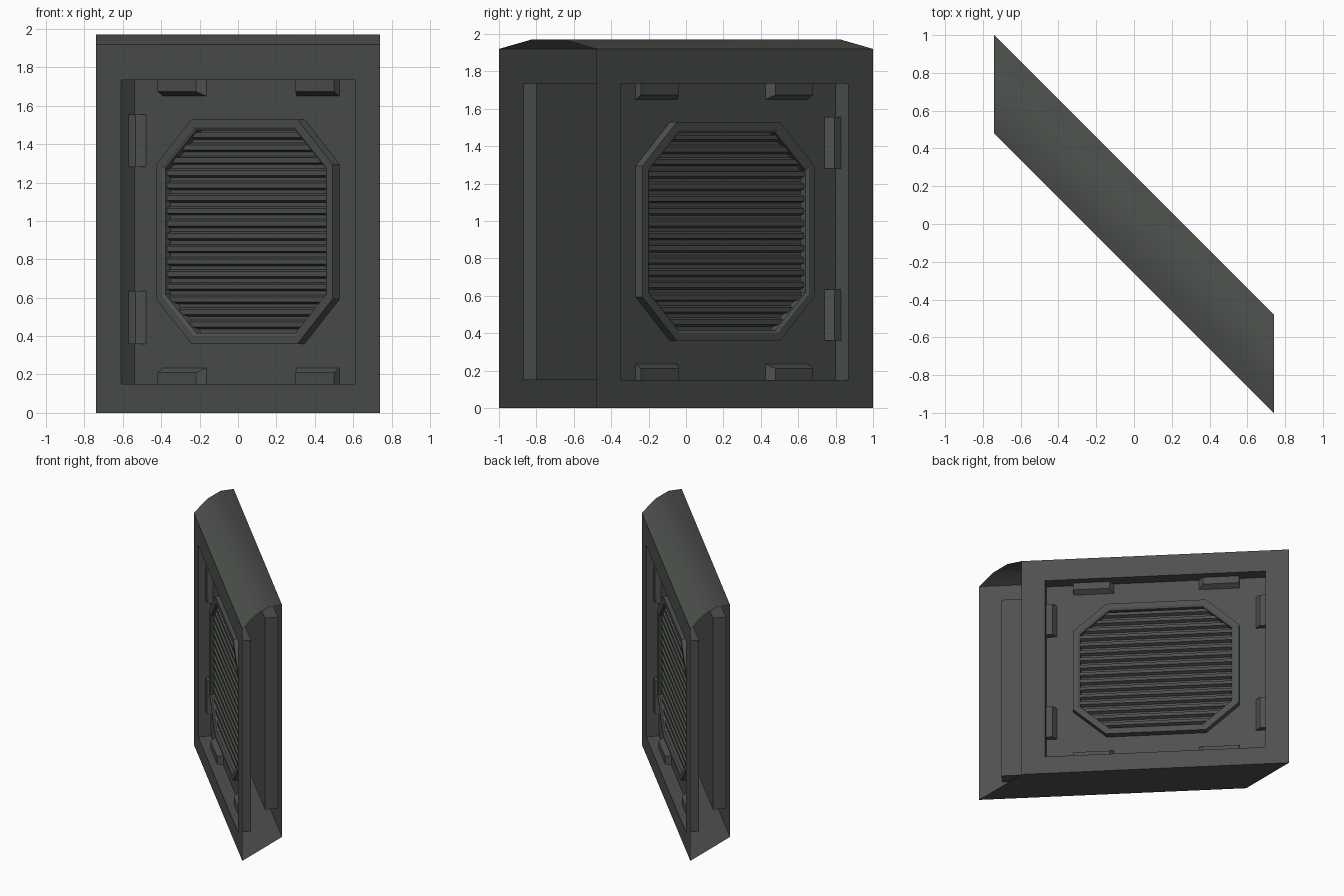
import bpy, bmesh, math

if "Cube" in bpy.data.objects:
    bpy.data.objects.remove(bpy.data.objects["Cube"])

mat = bpy.data.materials.new("dark_grey_green")
mat.diffuse_color = (0.075, 0.083, 0.073, 1)
mat.use_nodes = True
mat.node_tree.nodes["Principled BSDF"].inputs["Base Color"].default_value = mat.diffuse_color

MID = 0.944          # height of panel centre
FLOOR = -0.07        # recess floor, measured along the face normal


def place(p, back):
    """Panel coordinates (across, height, outward) to the diagonal wall."""
    a, z, b = p
    x, y = a - b, -0.26 - a - b
    return (-x, -y, z) if back else (x, y, z)


def finish(name, bm, smooth=False):
    me = bpy.data.meshes.new(name)
    bm.to_mesh(me)
    bm.free()
    me.materials.append(mat)
    for f in me.polygons:
        f.use_smooth = smooth
    ob = bpy.data.objects.new(name, me)
    bpy.context.collection.objects.link(ob)
    return ob


def loft(bm, loops, back, cap=True):
    """Join counter-clockwise loops in order and cap the last one."""
    rows = [[bm.verts.new(place(p, back)) for p in lp] for lp in loops]
    for r, s in zip(rows, rows[1:]):
        n = len(r)
        for i in range(n):
            j = (i + 1) % n
            bm.faces.new((r[i], r[j], s[j], s[i]))
    if cap:
        bm.faces.new(rows[-1])


def rect(a0, a1, z0, z1, b):
    return [(a0, z0, b), (a1, z0, b), (a1, z1, b), (a0, z1, b)]


def octagon(inset, b):
    """Tall octagon with its sides moved in by inset."""
    w, h = 0.46 - inset * 0.71, 0.585 - inset
    cw, ch = 0.276 - inset * 0.3, 0.35 - inset * 0.4
    pts = [(-cw, -h), (cw, -h), (w, -ch), (w, ch), (cw, h), (-cw, h), (-w, ch), (-w, -ch)]
    return [(a, MID + z, b) for a, z in pts]


def half_width(z, inset):
    """Half width of the octagon at height z from its centre."""
    o = octagon(inset, 0)
    cw, h, w, ch = o[1][0], MID - o[1][1], o[2][0], MID - o[2][1]
    t = max(0, (abs(z) - ch) / (h - ch))
    return w + (cw - w) * t


for back, side in ((False, "front"), (True, "back")):
    # wall with recess
    bm = bmesh.new()
    loft(bm, [rect(-0.74, 0.74, 0, 1.92, 0), rect(-0.61, 0.61, 0.15, 1.735, 0),
              rect(-0.61, 0.61, 0.15, 1.735, FLOOR)], back)
    finish(side + "_wall", bm)

    # octagonal vent rim
    bm = bmesh.new()
    loft(bm, [octagon(0, FLOOR), octagon(0, FLOOR + 0.037), octagon(0.042, FLOOR + 0.037),
              octagon(0.058, FLOOR + 0.03), octagon(0.058, FLOOR)], back, cap=False)
    finish(side + "_vent_rim", bm)

    # vent slats: zigzag strip clipped to the octagon
    bm = bmesh.new()
    n, h = 16, 0.527
    pitch = 2 * h / n
    rows = []
    for i in range(n):
        for f, b in ((0, 0.003), (0.3, 0.003), (0.45, 0.022), (0.85, 0.022)):
            z = -h + (i + f) * pitch
            w = half_width(z, 0.058)
            rows.append([bm.verts.new(place((s * w, MID + z, FLOOR + b), back)) for s in (-1, 1)])
    for r, s in zip(rows, rows[1:]):
        bm.faces.new((r[0], r[1], s[1], s[0]))
    finish(side + "_vent_slats", bm)

    # clips around the recess edge, chamfered on their free sides
    bm = bmesh.new()
    top, c = FLOOR + 0.03, 0.024
    for s in (-1, 1):
        a0, a1 = sorted((s * 0.235, s * 0.46))
        i0, i1 = (a0 + c, a1) if s > 0 else (a0, a1 - c)
        loft(bm, [rect(a0, a1, 1.65, 1.735, FLOOR), rect(i0, i1, 1.65 + c, 1.735, top)], back)
        loft(bm, [rect(a0, a1, 0.15, 0.235, FLOOR), rect(i0, i1, 0.15, 0.235 - c, top)], back)
        a0, a1 = sorted((s * 0.55, s * 0.61))
        i0, i1 = (a0 + c, a1) if s > 0 else (a0, a1 - c)
        for z0, z1 in ((0.36, 0.635), (1.28, 1.555)):
            loft(bm, [rect(a0, a1, z0, z1, FLOOR), rect(i0, i1, z0, z1, top)], back)
    finish(side + "_clips", bm)

# arched top, open at both ends
bm = bmesh.new()
rows = [[bm.verts.new((x, -x + d, z)) for x in (-0.74, 0.74)]
        for d, z in ((-0.26, 1.92), (-0.087, 1.97), (0.087, 1.97), (0.26, 1.92))]
for r, s in zip(rows, rows[1:]):
    bm.faces.new((r[0], r[1], s[1], s[0]))
finish("arched_top", bm, smooth=True)

# flat underside
bm = bmesh.new()
bm.faces.new([bm.verts.new(p) for p in
              ((-0.74, 0.48, 0), (-0.74, 1, 0), (0.74, -0.48, 0), (0.74, -1, 0))])
finish("underside", bm)
